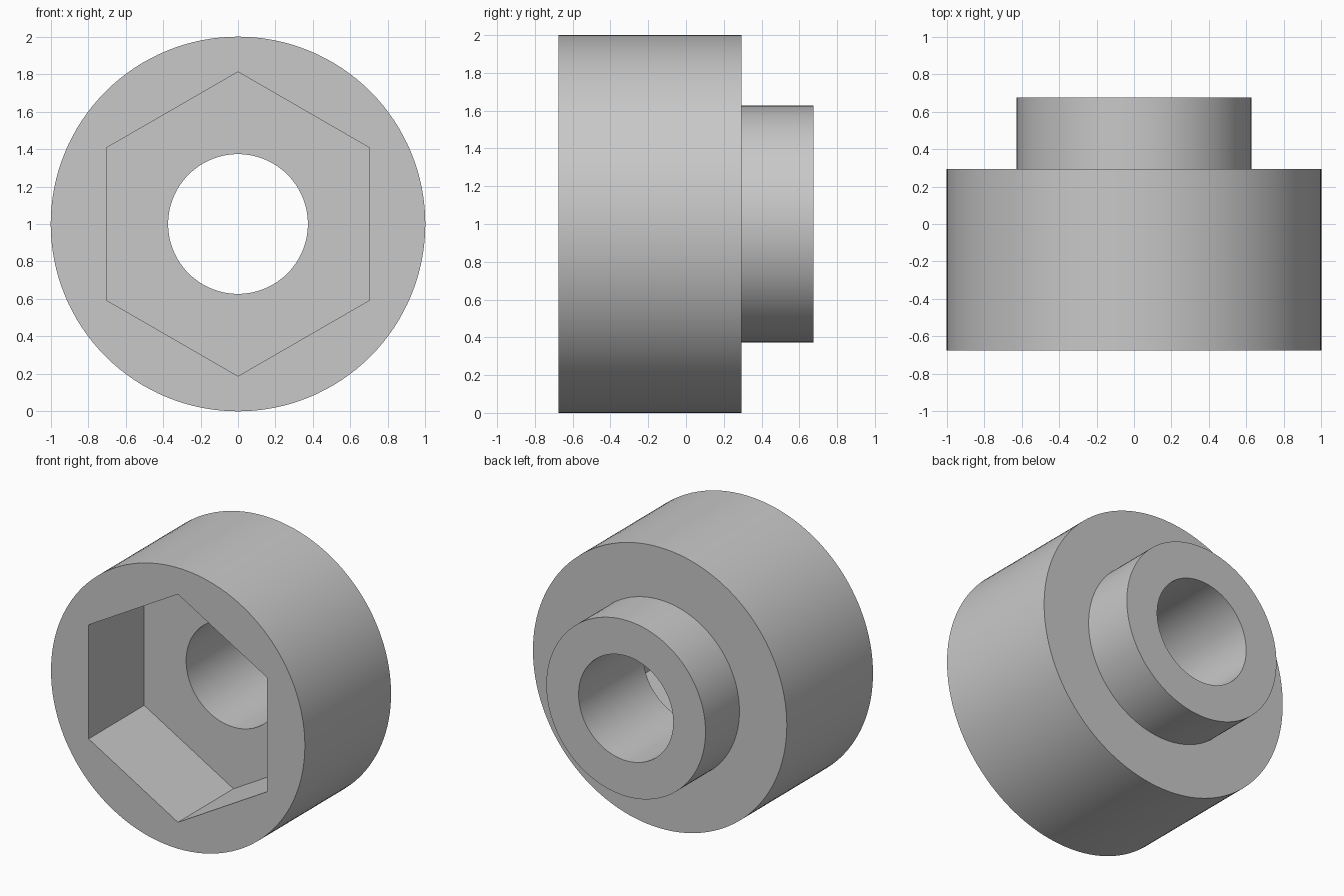
import bpy
import bmesh
from math import radians
from mathutils import Matrix, Vector

cube = bpy.data.objects.get("Cube")
if cube:
    bpy.data.objects.remove(cube, do_unlink=True)

FRONT, STEP, BACK = -0.676, 0.294, 0.676
BODY_R, COLLAR_R, BORE_R = 1.0, 0.627, 0.373
HEX_R, HEX_DEPTH = 0.812, 0.625
CENTRE = Vector((0, 0, 1))
SEGMENTS = 128

grey = bpy.data.materials.new("plain grey")
grey.use_nodes = True
colour = (0.58, 0.58, 0.58, 1)
grey.diffuse_color = colour
grey.node_tree.nodes["Principled BSDF"].inputs["Base Color"].default_value = colour


def make_object(name, bm):
    bmesh.ops.recalc_face_normals(bm, faces=bm.faces)
    mesh = bpy.data.meshes.new(name)
    bm.to_mesh(mesh)
    bm.free()
    mesh.materials.append(grey)
    obj = bpy.data.objects.new(name, mesh)
    bpy.context.collection.objects.link(obj)
    return obj


# Stepped body with collar and through bore, turned about the y axis
profile = [(BORE_R, FRONT), (BODY_R, FRONT), (BODY_R, STEP),
           (COLLAR_R, STEP), (COLLAR_R, BACK), (BORE_R, BACK)]
bm = bmesh.new()
verts = [bm.verts.new((0, y, 1 + r)) for r, y in profile]
edges = [bm.edges.new((v, verts[i - 1])) for i, v in enumerate(verts)]
bmesh.ops.spin(bm, geom=verts + edges, cent=CENTRE, axis=(0, 1, 0),
               angle=radians(360), steps=SEGMENTS, use_merge=True)
bmesh.ops.remove_doubles(bm, verts=bm.verts, dist=0.0001)
body = make_object("socket_bushing", bm)

# Hexagonal pocket cutter, one corner pointing up
OVERSHOOT = 0.2
length = HEX_DEPTH + OVERSHOOT
bm = bmesh.new()
bmesh.ops.create_cone(bm, cap_ends=True, segments=6, radius1=HEX_R,
                      radius2=HEX_R, depth=length)
place = Matrix.Translation((0, FRONT + HEX_DEPTH - length / 2, 1))
bm.transform(place @ Matrix.Rotation(radians(90), 4, "X"))
top = max(v.co.z for v in bm.verts)
if top < 1 + HEX_R * 0.95:
    bmesh.ops.rotate(bm, verts=bm.verts, cent=CENTRE,
                     matrix=Matrix.Rotation(radians(30), 3, "Y"))
cutter = make_object("hex_pocket_cutter", bm)
cutter.hide_render = True

# Cut the pocket and drop the cutter
cut = body.modifiers.new("hex pocket", "BOOLEAN")
cut.operation = "DIFFERENCE"
cut.solver = "EXACT"
cut.object = cutter
bpy.ops.object.select_all(action="DESELECT")
body.select_set(True)
bpy.context.view_layer.objects.active = body
bpy.ops.object.modifier_apply(modifier=cut.name)
bpy.data.objects.remove(cutter, do_unlink=True)

# Smooth round walls, crisp edges
bpy.ops.object.shade_smooth_by_angle(angle=radians(30))
